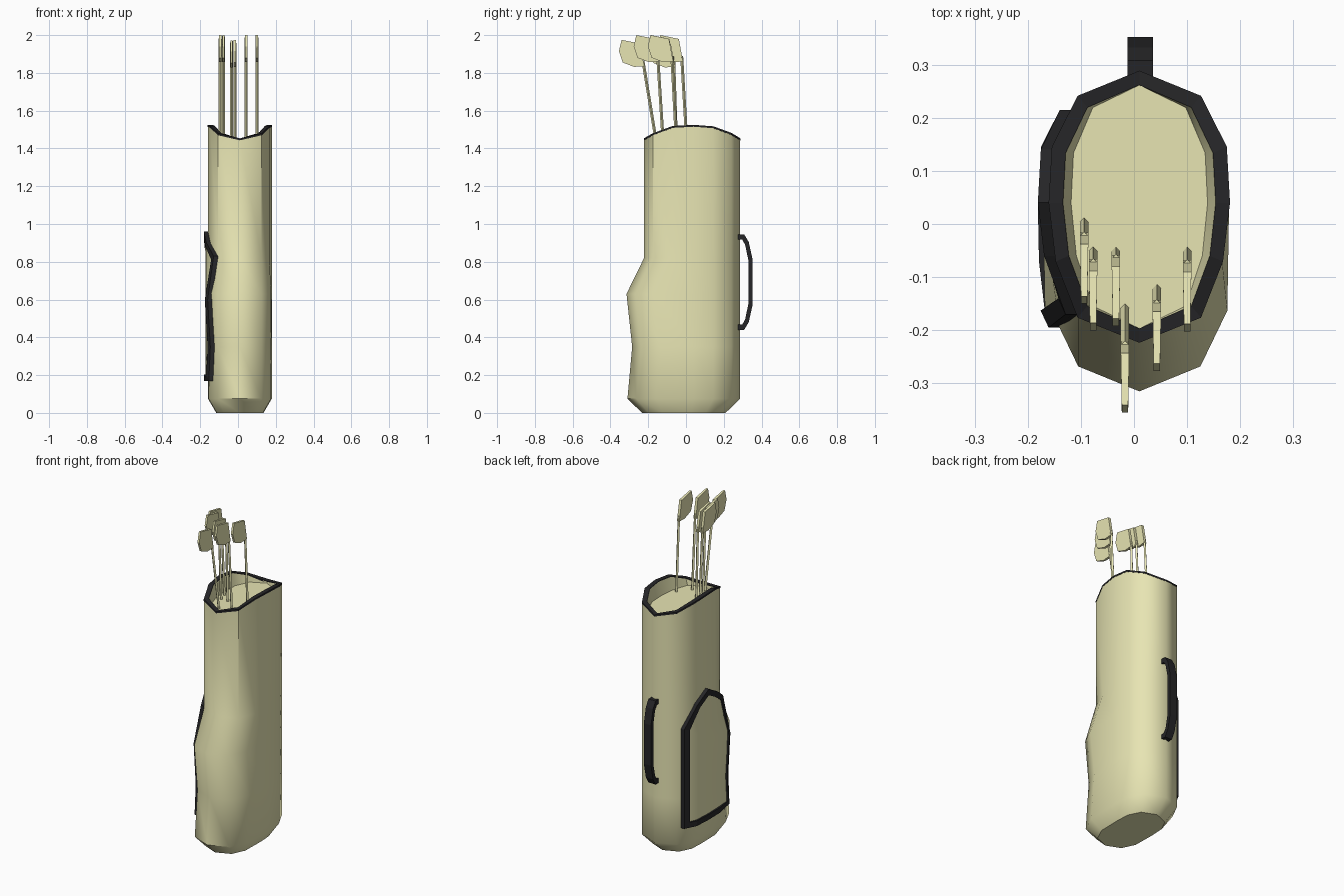
import bpy, bmesh
from mathutils import Vector
from mathutils.bvhtree import BVHTree

if "Cube" in bpy.data.objects:
    bpy.data.objects.remove(bpy.data.objects["Cube"])


def material(name, rgb):
    m = bpy.data.materials.new(name)
    m.diffuse_color = (*rgb, 1)
    m.use_nodes = True
    m.node_tree.nodes["Principled BSDF"].inputs["Base Color"].default_value = m.diffuse_color
    return m


CREAM = material("cream", (0.8, 0.78, 0.45))
BLACK = material("black", (0.018, 0.018, 0.02))


def finish(name, bm, mat, angle=None):
    bmesh.ops.recalc_face_normals(bm, faces=bm.faces)
    me = bpy.data.meshes.new(name)
    bm.to_mesh(me)
    bm.free()
    me.materials.append(mat)
    ob = bpy.data.objects.new(name, me)
    bpy.context.collection.objects.link(ob)
    if angle:
        bpy.context.view_layer.objects.active = ob
        ob.select_set(True)
        bpy.ops.object.shade_smooth_by_angle(angle=angle)
        ob.select_set(False)
    return ob


def loft(bm, rings, caps=True, loop=False):
    """Skin closed rings of points, optionally capped or joined end to end."""
    vs = [[bm.verts.new(p) for p in r] for r in rings]
    n = len(vs[0])
    pairs = list(zip(vs, vs[1:])) + ([(vs[-1], vs[0])] if loop else [])
    for a, b in pairs:
        for i in range(n):
            j = (i + 1) % n
            bm.faces.new((a[i], a[j], b[j], b[i]))
    if caps and not loop:
        bm.faces.new(vs[0])
        bm.faces.new(vs[-1])


# Bag cross-section: half outline (x, y, rim height) mirrored to twelve sides
CX, CY = 0.01, 0.032
half = [(0, 0.287, 1.453), (0.115, 0.24, 1.482), (0.163, 0.145, 1.517),
        (0.169, 0.04, 1.525), (0.156, -0.07, 1.519), (0.115, -0.175, 1.48),
        (0, -0.222, 1.453)]
section = half + [(-x, y, z) for x, y, z in half[-2:0:-1]]


def ring(z=None, sx=1.0, sy=1.0, bulge=0.0, cy=CY, dz=0.0):
    pts = []
    for x, y, top in section:
        if y < 0:
            y -= bulge
            x *= 1 + 0.06 * bulge / 0.09 * (y > -0.18)
        pts.append((CX + x * sx, cy + (y - cy) * sy, (top + dz) if z is None else z))
    return pts


# Bag body, with bulging front and shallow recessed top
bm = bmesh.new()
loft(bm, [ring(0, 0.74, 0.74, 0.088, -0.012), ring(0.075, bulge=0.088),
          ring(0.35, bulge=0.063), ring(0.63, bulge=0.093), ring(0.82),
          ring(dz=-0.004), ring(None, 0.85, 0.9, dz=-0.004), ring(1.44, 0.76, 0.9)])
bm.normal_update()
tree = BVHTree.FromBMesh(bm)
finish("bag_body", bm, CREAM, 0.8)

# Black piping around the bag mouth
bm = bmesh.new()
loft(bm, [ring(None, 1.01, 1.006, dz=-0.01), ring(None, 1.01, 1.006),
          ring(None, 0.85, 0.9), ring(None, 0.85, 0.9, dz=-0.01)], loop=True)
finish("mouth_trim", bm, BLACK)


def on_side(y, z, lift):
    """Point on the left wall of the bag, lifted outward."""
    hit = tree.ray_cast(Vector((-1, y, z)), Vector((1, 0, 0)))[0]
    return Vector((hit.x - lift, y, z))


# Side pocket piping: outline in (y, z) laid on the left wall
outline = [(-0.195, 0.17), (-0.195, 0.35), (-0.195, 0.60), (-0.17, 0.83),
           (-0.06, 0.905), (0.04, 0.96), (0.14, 0.90), (0.215, 0.77),
           (0.215, 0.45), (0.215, 0.17), (0.145, 0.17), (0.04, 0.17), (-0.07, 0.17)]
rings = []
for k, (y, z) in enumerate(outline):
    p = Vector(outline[k])
    d0 = (p - Vector(outline[k - 1])).normalized()
    d1 = (Vector(outline[(k + 1) % len(outline)]) - p).normalized()
    n0, n1 = Vector((d0.y, -d0.x)), Vector((d1.y, -d1.x))
    q = p + (n0 + n1) * 0.032 / (1 + n0.dot(n1))
    rings.append([on_side(*p, -0.008), on_side(*p, 0.022),
                  on_side(*q, 0.022), on_side(*q, -0.008)])
bm = bmesh.new()
loft(bm, rings, loop=True)
finish("pocket_piping", bm, BLACK)

# Side pocket panel, slightly raised inside the piping
bm = bmesh.new()
tops = [(-0.175, 0.79), (-0.155, 0.82), (-0.06, 0.89), (0.04, 0.94),
        (0.14, 0.88), (0.195, 0.78)]
zs = [0.18, 0.35, 0.5, 0.63, 0.72]
cols = [[bm.verts.new(on_side(y, z, 0.012)) for z in zs + [t]] for y, t in tops]
for a, b in zip(cols, cols[1:]):
    for i in range(len(zs)):
        bm.faces.new((a[i], a[i + 1], b[i + 1], b[i]))
finish("pocket_panel", bm, CREAM, 0.8)

# Carry handle on the back: bent ribbon
outer = [(0.275, 0.945), (0.308, 0.945), (0.332, 0.905), (0.352, 0.815)]
inner = [(0.275, 0.917), (0.298, 0.917), (0.313, 0.89), (0.330, 0.81)]
outer += [(y, 1.385 - z) for y, z in outer[::-1]]
inner += [(y, 1.385 - z) for y, z in inner[::-1]]
bm = bmesh.new()
loft(bm, [[(-0.012, *o), (0.036, *o), (0.036, *i), (-0.012, *i)]
          for o, i in zip(outer, inner)])
finish("carry_handle", bm, BLACK)

# Clubs: x, shaft foot y, heel y, heel z
blade = [(0.004, 0), (-0.05, -0.003), (-0.11, 0.02), (-0.13, 0.08),
         (-0.116, 0.14), (-0.018, 0.12)]
clubs = [(-0.094, 0.005, -0.02, 1.86), (-0.077, -0.05, -0.07, 1.86),
         (-0.034, -0.05, -0.062, 1.832), (-0.017, -0.155, -0.225, 1.835),
         (0.043, -0.12, -0.147, 1.86), (0.1, -0.05, -0.072, 1.86)]
for n, (x, foot, heel, hz) in enumerate(clubs, 1):
    bm = bmesh.new()
    r = 0.008
    sq = [(r, 0), (0, r), (-r, 0), (0, -r)]
    loft(bm, [[(x + a, y + b, z) for a, b in sq]
              for y, z in ((foot, 1.42), (heel - 0.003, hz + 0.03))])
    loft(bm, [[(x + s * (0.008 if y > -0.03 else 0.006), heel + y, hz + z)
               for y, z in blade] for s in (-1, 1)])
    finish(f"club_{n}", bm, CREAM)
